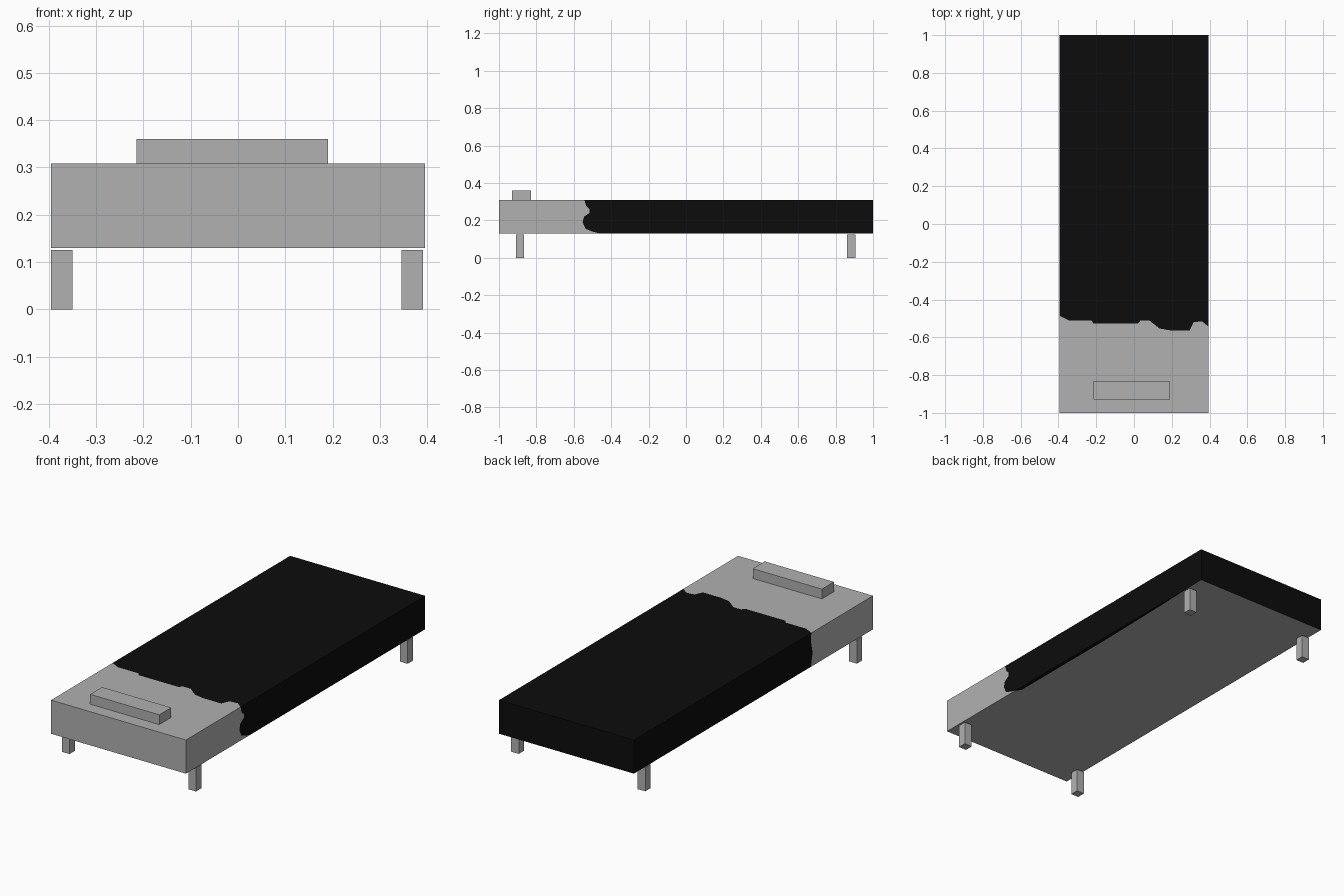
import bpy, bmesh

if "Cube" in bpy.data.objects:
    bpy.data.objects.remove(bpy.data.objects["Cube"])


def material(name, value):
    m = bpy.data.materials.new(name)
    m.diffuse_color = (value, value, value, 1)
    m.use_nodes = True
    m.node_tree.nodes["Principled BSDF"].inputs["Base Color"].default_value = m.diffuse_color
    return m


GREY = material("light grey", 0.44)
BLACK = material("black blanket", 0.0037)


def add_object(name, bm, mats):
    mesh = bpy.data.meshes.new(name)
    bm.to_mesh(mesh)
    bm.free()
    for m in mats:
        mesh.materials.append(m)
    ob = bpy.data.objects.new(name, mesh)
    bpy.context.collection.objects.link(ob)
    return ob


def box(name, lo, hi):
    bm = bmesh.new()
    bmesh.ops.create_cube(bm, size=1)
    for v in bm.verts:
        v.co = [(lo[i] + hi[i]) / 2 + v.co[i] * (hi[i] - lo[i]) for i in range(3)]
    return add_object(name, bm, [GREY])


# Mattress: each face is split along the ragged blanket edge
X, Z0, Z1 = 0.395, 0.13, 0.308
top_edge = [(-X, -0.485), (-0.347, -0.51), (-0.225, -0.51), (-0.215, -0.527),
            (0.02, -0.527), (0.035, -0.51), (0.08, -0.51), (0.135, -0.553),
            (0.19, -0.563), (0.295, -0.563), (0.315, -0.52), (0.36, -0.515), (X, -0.543)]
right_edge = [(-0.543, Z1), (-0.533, 0.275), (-0.515, 0.26), (-0.515, 0.24),
              (-0.545, 0.22), (-0.553, 0.19), (-0.537, 0.155), (-0.5, 0.14), (-0.46, Z0)]
left_edge = [(-0.485, Z1), (-0.48, 0.27), (-0.495, 0.2), (-0.48, Z0)]
under_edge = [(X, -0.46), (0.375, -0.44), (0.375, 0.2), (0.385, 0.7), (X, 0.95)]

top = [(x, y, Z1) for x, y in top_edge]
right = [(X, y, z) for y, z in right_edge]
left = [(-X, y, z) for y, z in left_edge]
under = [(x, y, Z0) for x, y in under_edge]


def corner(sx, sy, z):
    return (sx * X, sy, z)


bm = bmesh.new()


def face(points, colour):
    f = bm.faces.new([bm.verts.new(p) for p in points])
    f.material_index = colour


face(top + [corner(1, 1, Z1), corner(-1, 1, Z1)], 1)
face(top[::-1] + [corner(-1, -1, Z1), corner(1, -1, Z1)], 0)
face(right + [corner(1, 1, Z0), corner(1, 1, Z1)], 1)
face(right[::-1] + [corner(1, -1, Z1), corner(1, -1, Z0)], 0)
face(left[::-1] + [corner(-1, 1, Z1), corner(-1, 1, Z0)], 1)
face(left + [corner(-1, -1, Z0), corner(-1, -1, Z1)], 0)
face([corner(1, 1, Z0), corner(-1, 1, Z0), corner(-1, 1, Z1), corner(1, 1, Z1)], 1)
face([corner(-1, -1, Z0), corner(1, -1, Z0), corner(1, -1, Z1), corner(-1, -1, Z1)], 0)
face(under[::-1], 1)
face([corner(1, -1, Z0), corner(-1, -1, Z0), corner(-1, 1, Z0), corner(1, 1, Z0)]
     + under[::-1], 0)
bmesh.ops.remove_doubles(bm, verts=bm.verts, dist=1e-5)
bmesh.ops.recalc_face_normals(bm, faces=bm.faces)
add_object("mattress", bm, [GREY, BLACK])

# Pillow
box("pillow", (-0.215, -0.93, Z1), (0.19, -0.83, 0.36))

# Legs
for side, x in (("left", -0.395), ("right", 0.346)):
    for end, y in (("front", -0.91), ("back", 0.86)):
        box(f"{end}_{side}_leg", (x, y, 0), (x + 0.045, y + 0.045, 0.125))
